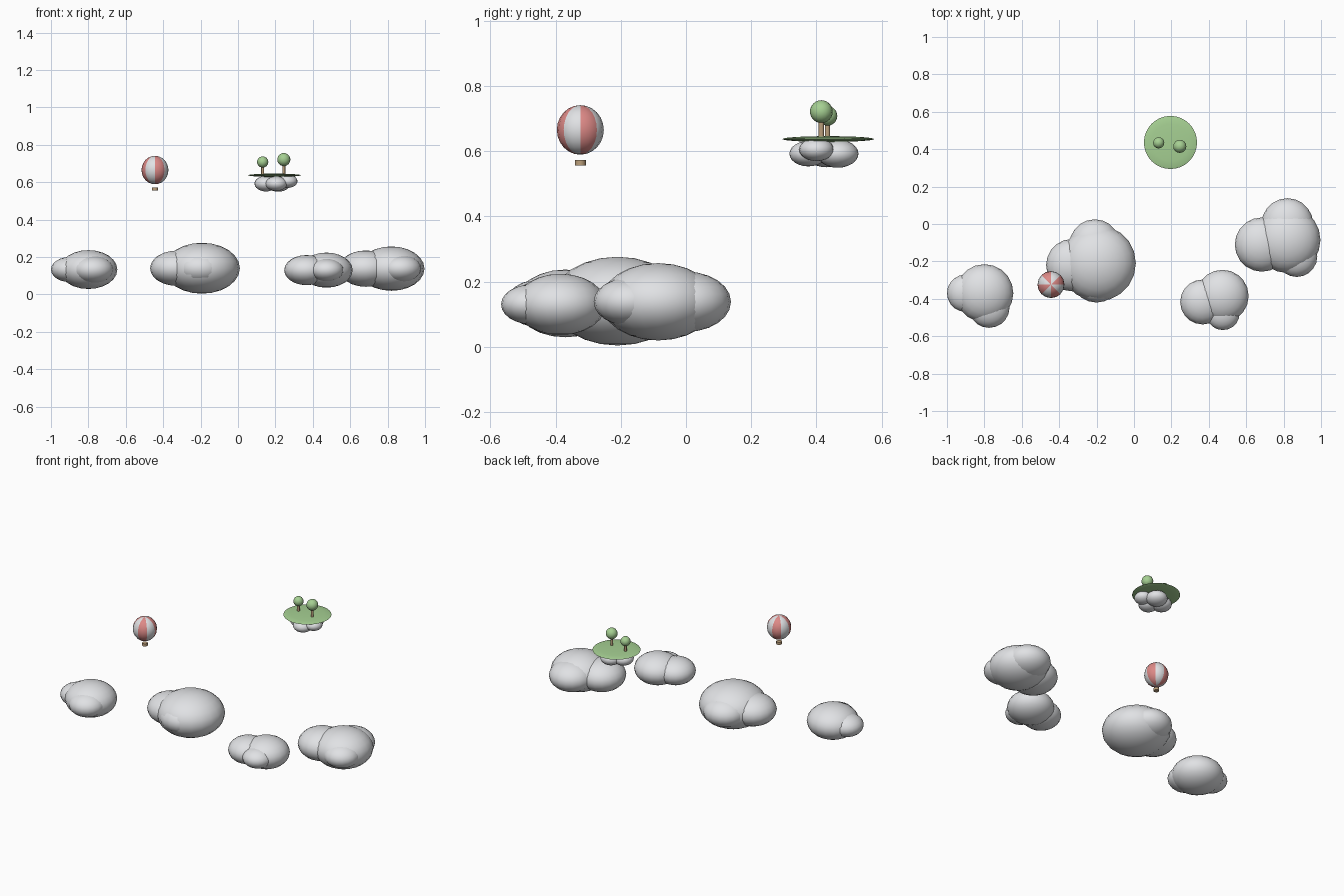
import bpy
import math

cube = bpy.data.objects.get("Cube")
if cube:
    bpy.data.objects.remove(cube, do_unlink=True)


def material(name, rgb):
    mat = bpy.data.materials.new(name)
    mat.use_nodes = True
    mat.diffuse_color = (*rgb, 1)
    mat.node_tree.nodes["Principled BSDF"].inputs["Base Color"].default_value = (*rgb, 1)
    return mat


CLOUD = material("cloud_white", (0.75, 0.76, 0.78))
GREEN = material("leaf_green", (0.38, 0.63, 0.29))
RED = material("stripe_red", (0.72, 0.25, 0.24))
TAN = material("wood_tan", (0.5, 0.35, 0.2))


def finish(name, mat):
    obj = bpy.context.object
    obj.name = name
    obj.data.materials.append(mat)
    bpy.ops.object.shade_smooth_by_angle(angle=math.radians(45))
    return obj


def ellipsoid(name, loc, r, rz, mat, segments=20, rings=12):
    bpy.ops.mesh.primitive_uv_sphere_add(segments=segments, ring_count=rings, radius=1, location=loc)
    bpy.context.object.scale = (r, r, rz)
    bpy.ops.object.transform_apply(location=False, rotation=False, scale=True)
    return finish(name, mat)


def post(name, loc, r, height, mat, sides=12):
    bpy.ops.mesh.primitive_cylinder_add(vertices=sides, radius=r, depth=height, location=loc)
    return finish(name, mat)


# Clouds: each is a height and a list of flattened puffs (x, y, radius)
clouds = {
    "far_right_cloud": (0.133, [(-0.80, -0.37, 0.155), (-0.90, -0.37, 0.10), (-0.775, -0.445, 0.11)]),
    "large_cloud": (0.14, [(-0.193, -0.21, 0.203), (-0.33, -0.22, 0.14),
                           (-0.21, -0.11, 0.135), (-0.2, -0.28, 0.14)]),
    "small_cloud": (0.13, [(0.473, -0.385, 0.14), (0.367, -0.417, 0.12), (0.475, -0.477, 0.09)]),
    "far_left_cloud": (0.138, [(0.82, -0.085, 0.177), (0.684, -0.11, 0.145),
                               (0.82, 0.0, 0.138), (0.87, -0.173, 0.11)]),
}
for name, (z, puffs) in clouds.items():
    for i, (x, y, r) in enumerate(puffs):
        ellipsoid(f"{name}_puff_{i + 1}", (x, y, z), r, r * 0.67, CLOUD)

# Hot air balloon with eight alternating stripes
balloon = ellipsoid("balloon_envelope", (-0.444, -0.324, 0.665), 0.072, 0.076, CLOUD, 16, 12)
balloon.data.materials.append(RED)
for face in balloon.data.polygons:
    turn = math.atan2(face.center.y, face.center.x) % math.tau
    face.material_index = 1 - int(turn / (math.pi / 4)) % 2
post("balloon_basket", (-0.444, -0.324, 0.564), 0.017, 0.017, TAN)

# Floating island: grass disc on a cluster of puffs
ellipsoid("island_grass", (0.195, 0.436, 0.637), 0.142, 0.009, GREEN, 32, 8)
island_puffs = [(0.15, 0.43, 0.592, 0.062), (0.265, 0.40, 0.605, 0.053),
                (0.205, 0.375, 0.592, 0.058), (0.215, 0.465, 0.592, 0.064)]
for i, (x, y, z, r) in enumerate(island_puffs):
    ellipsoid(f"island_base_puff_{i + 1}", (x, y, z), r, r * 0.67, CLOUD)

# Two round trees
for side, x, y, z, r in (("right", 0.132, 0.434, 0.708, 0.030), ("left", 0.245, 0.415, 0.721, 0.035)):
    post(f"{side}_tree_trunk", (x, y, (0.64 + z) / 2), 0.008, z - 0.64, TAN)
    ellipsoid(f"{side}_tree_crown", (x, y, z), r, r, GREEN, 16, 12)
